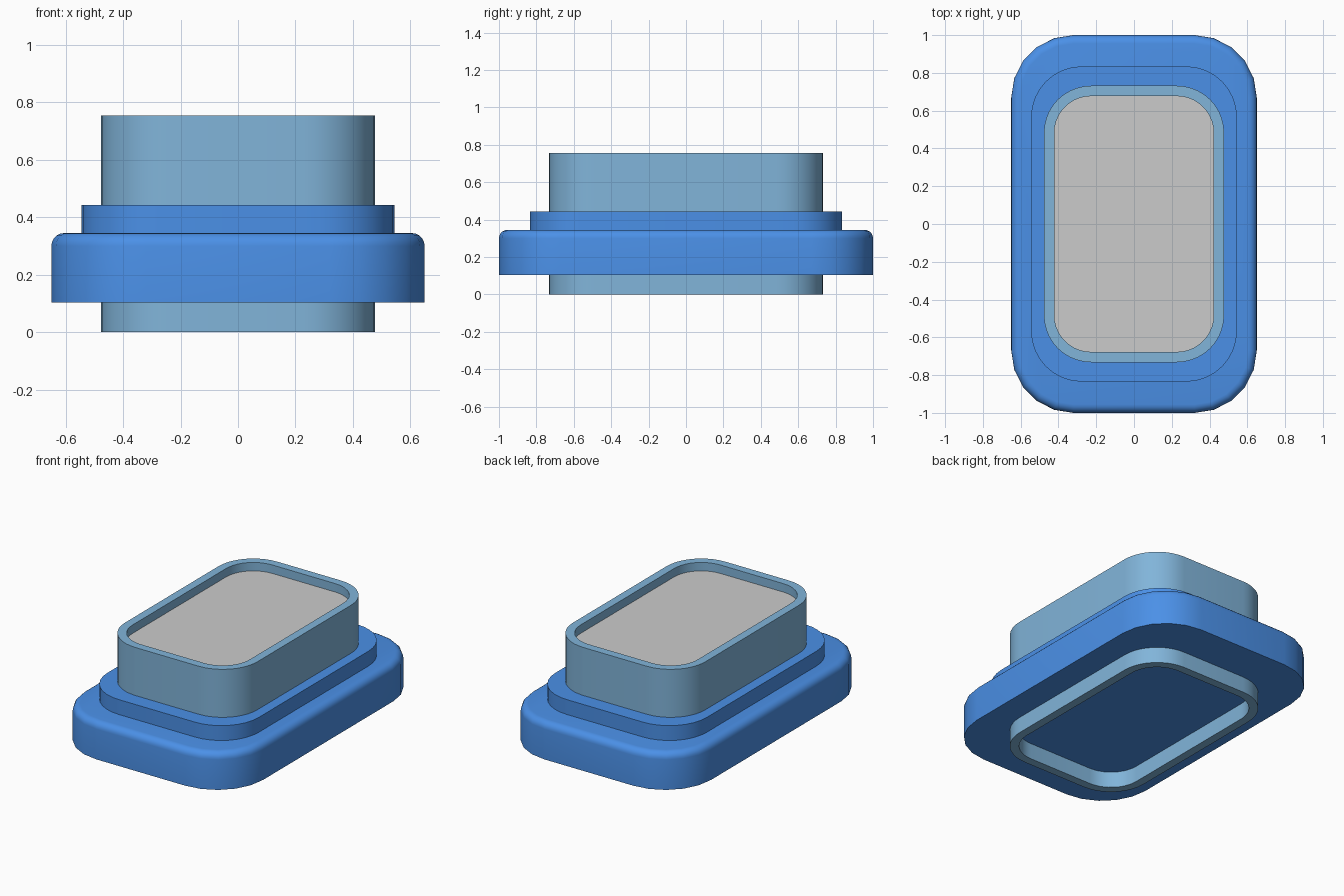
import bpy, bmesh, math

if "Cube" in bpy.data.objects:
    bpy.data.objects.remove(bpy.data.objects["Cube"])


def material(name, color):
    m = bpy.data.materials.new(name)
    m.diffuse_color = (*color, 1)
    m.use_nodes = True
    m.node_tree.nodes["Principled BSDF"].inputs["Base Color"].default_value = m.diffuse_color
    return m


def rounded_rect(hx, hy, r, segs):
    """Outline of a rectangle with rounded corners, counter-clockwise."""
    pts = []
    for k, (sx, sy) in enumerate([(1, 1), (-1, 1), (-1, -1), (1, -1)]):
        for i in range(segs + 1):
            a = math.pi / 2 * (k + i / segs)
            pts.append((sx * (hx - r) + r * math.cos(a), sy * (hy - r) + r * math.sin(a)))
    return pts


def loft(name, size, profile, segs, mat=None, closed=False):
    """Sweep a profile of (inset, z) points around a rounded rectangle."""
    hx, hy, r = size
    bm = bmesh.new()
    rings = [[bm.verts.new((x, y, z)) for x, y in rounded_rect(hx - d, hy - d, r - d, segs)]
             for d, z in profile]
    n = len(rings[0])
    pairs = list(zip(rings, rings[1:]))
    if closed:
        pairs.append((rings[-1], rings[0]))
    else:
        bm.faces.new(rings[0][::-1])
        bm.faces.new(rings[-1])
    for a, b in pairs:
        for i in range(n):
            j = (i + 1) % n
            bm.faces.new((a[i], a[j], b[j], b[i]))
    bmesh.ops.recalc_face_normals(bm, faces=bm.faces)
    mesh = bpy.data.meshes.new(name)
    bm.to_mesh(mesh)
    bm.free()
    ob = bpy.data.objects.new(name, mesh)
    bpy.context.collection.objects.link(ob)
    if mat:
        mesh.materials.append(mat)
    bpy.ops.object.select_all(action='DESELECT')
    ob.select_set(True)
    bpy.context.view_layer.objects.active = ob
    bpy.ops.object.shade_smooth_by_angle(angle=math.radians(35))
    return ob


blue = material("blue", (0.07, 0.28, 0.80))
light_blue = material("light_blue", (0.22, 0.46, 0.70))

# Wide flange with a softly rounded top edge
b = 0.045
edge = [(b * (1 - math.cos(t)), 0.345 - b + b * math.sin(t))
        for t in (math.pi / 2 * i / 5 for i in range(6))]
loft("base_flange", (0.65, 1.0, 0.33), [(0, 0.103)] + edge, 5, blue)

# Raised step on the flange
loft("flange_step", (0.545, 0.835, 0.27), [(0, 0.33), (0, 0.442)], 8, blue)

# Hollow collar passing through the flange
loft("collar", (0.477, 0.732, 0.25),
     [(0, 0), (0, 0.755), (0.055, 0.755), (0.055, 0)], 10, light_blue, closed=True)

# Grey panel recessed inside the collar
loft("inner_panel", (0.424, 0.679, 0.197), [(0, 0.64), (0, 0.70)], 10)
